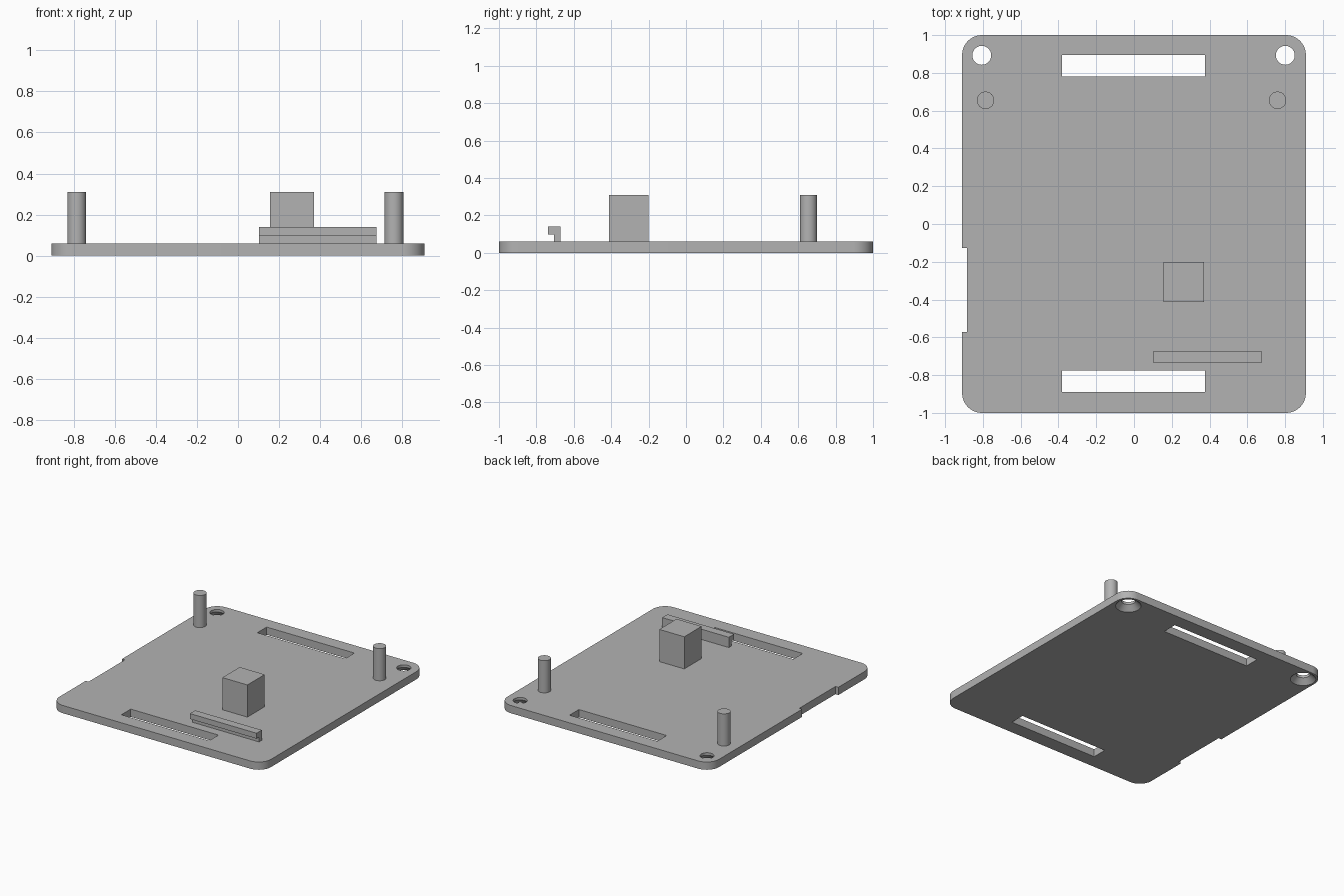
import bpy
import bmesh
from math import cos, sin, radians

default_cube = bpy.data.objects.get("Cube")
if default_cube:
    bpy.data.objects.remove(default_cube, do_unlink=True)

grey = bpy.data.materials.new("plain grey")
grey.use_nodes = True
color = (0.45, 0.45, 0.45, 1)
grey.diffuse_color = color
grey.node_tree.nodes["Principled BSDF"].inputs["Base Color"].default_value = color

THICK = 0.06   # plate thickness
TOP = 0.31     # height of posts and block


def finish(name, bm):
    bmesh.ops.recalc_face_normals(bm, faces=bm.faces)
    mesh = bpy.data.meshes.new(name)
    bm.to_mesh(mesh)
    bm.free()
    mesh.materials.append(grey)
    obj = bpy.data.objects.new(name, mesh)
    bpy.context.collection.objects.link(obj)
    return obj


def extrude(name, points, offset):
    """Closed outline of 3D points, extruded along offset."""
    bm = bmesh.new()
    face = bm.faces.new([bm.verts.new(p) for p in points])
    ext = bmesh.ops.extrude_face_region(bm, geom=[face])
    verts = [v for v in ext["geom"] if isinstance(v, bmesh.types.BMVert)]
    bmesh.ops.translate(bm, vec=offset, verts=verts)
    return finish(name, bm)


def box(name, x0, x1, y0, y1, z0, z1):
    return extrude(name, [(x0, y0, z0), (x1, y0, z0), (x1, y1, z0), (x0, y1, z0)],
                   (0, 0, z1 - z0))


def turned(name, x, y, profile, sides=48):
    """Solid of revolution from (radius, z) rings, capped at both ends."""
    bm = bmesh.new()
    angles = [radians(360 * i / sides) for i in range(sides)]
    rings = [[bm.verts.new((x + r * cos(a), y + r * sin(a), z)) for a in angles]
             for r, z in profile]
    for low, high in zip(rings, rings[1:]):
        for i in range(sides):
            j = (i + 1) % sides
            bm.faces.new((low[i], low[j], high[j], high[i]))
    bm.faces.new(rings[0])
    bm.faces.new(rings[-1])
    return finish(name, bm)


def smooth(obj):
    bpy.ops.object.select_all(action="DESELECT")
    obj.select_set(True)
    bpy.context.view_layer.objects.active = obj
    bpy.ops.object.shade_smooth_by_angle(angle=radians(30))


# Base plate with rounded corners
W, L, R = 0.91, 1.0, 0.105
outline = []
for sx, sy, start in ((1, 1, 0), (-1, 1, 90), (-1, -1, 180), (1, -1, 270)):
    for i in range(13):
        a = radians(start + i * 7.5)
        outline.append((sx * (W - R) + R * cos(a), sy * (L - R) + R * sin(a), 0))
plate = extrude("base_plate", outline, (0, 0, THICK))

# Cutters: strap slots, side notch, countersunk screw holes
cutters = [
    box("back_slot_cutter", -0.38, 0.375, 0.78, 0.895, -0.1, 0.2),
    box("front_slot_cutter", -0.38, 0.375, -0.89, -0.775, -0.1, 0.2),
    box("notch_cutter", -1.0, -0.885, -0.572, -0.127, -0.1, 0.2),
]
for x in (-0.806, 0.801):
    cutters.append(turned("screw_hole_cutter", x, 0.893,
                          [(0.1, -0.01), (0.05, 0.04), (0.05, 0.1)]))

bpy.context.view_layer.objects.active = plate
for cutter in cutters:
    cutter.hide_render = True
    mod = plate.modifiers.new("cut", "BOOLEAN")
    mod.operation = "DIFFERENCE"
    mod.solver = "EXACT"
    mod.object = cutter
    bpy.ops.object.modifier_apply(modifier=mod.name)
for cutter in cutters:
    bpy.data.objects.remove(cutter, do_unlink=True)
smooth(plate)

# Round posts
for name, x in (("right_post", -0.786), ("left_post", 0.76)):
    smooth(turned(name, x, 0.655, [(0.046, THICK), (0.046, TOP)]))

# Square block
box("support_block", 0.155, 0.37, -0.413, -0.2, THICK, TOP)

# Hooked retaining rail
hook = [(-0.672, THICK), (-0.672, 0.14), (-0.737, 0.14),
        (-0.737, 0.098), (-0.705, 0.098), (-0.705, THICK)]
extrude("hook_rail", [(0.102, y, z) for y, z in hook], (0.573, 0, 0))
